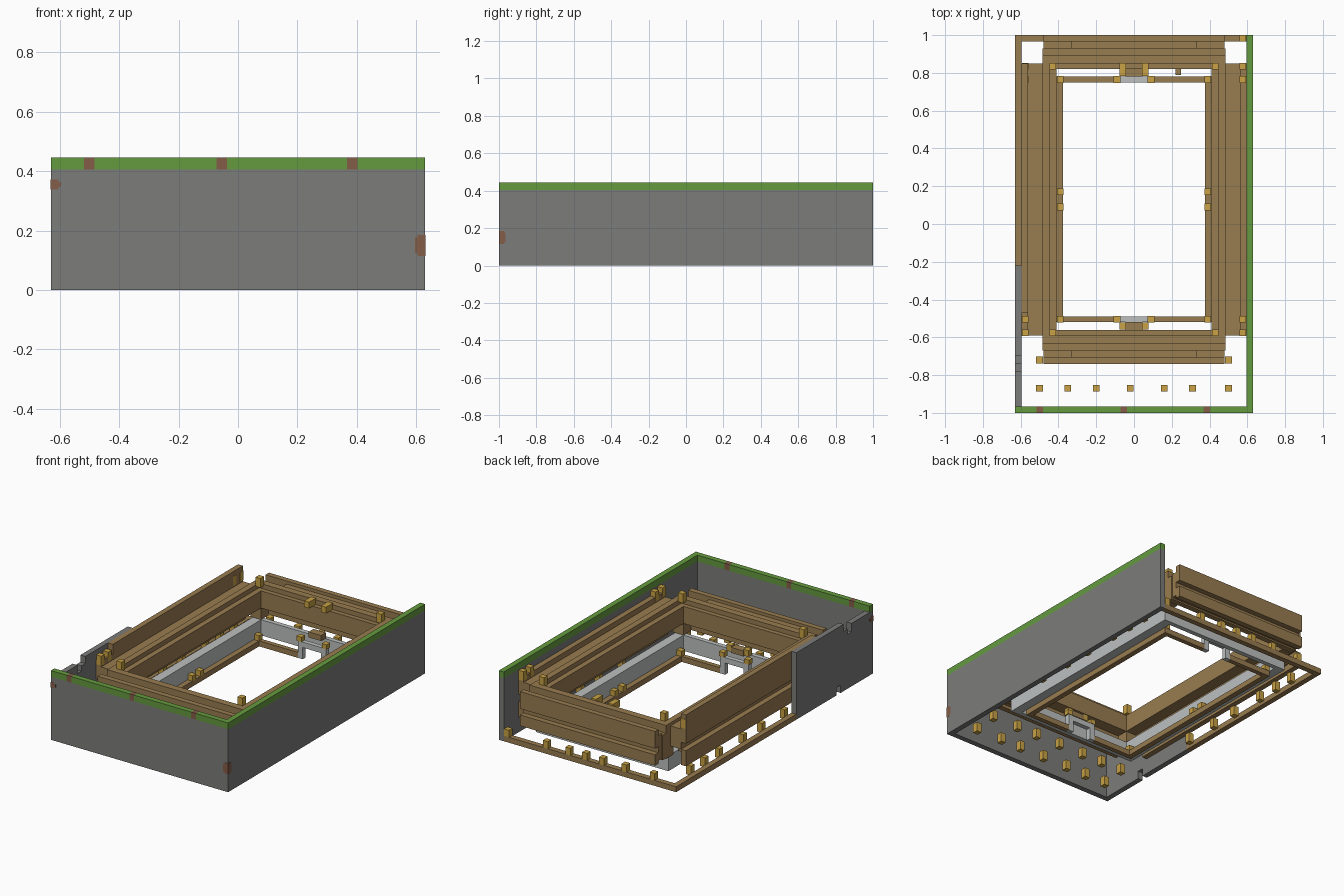
import bpy
import bmesh
from mathutils import Vector

default_cube = bpy.data.objects.get("Cube")
if default_cube:
    bpy.data.objects.remove(default_cube, do_unlink=True)


def material(name, red, green, blue):
    mat = bpy.data.materials.new(name)
    mat.use_nodes = True
    mat.diffuse_color = (red, green, blue, 1)
    shader = mat.node_tree.nodes["Principled BSDF"]
    shader.inputs["Base Color"].default_value = mat.diffuse_color
    return mat


stone = material("grey stone", 0.2, 0.2, 0.195)
grass = material("grass green", 0.13, 0.325, 0.05)
wood = material("brown wood", 0.315, 0.2, 0.08)
pale = material("pale grey", 0.51, 0.53, 0.53)
gold = material("golden peg", 0.58, 0.36, 0.06)
clay = material("reddish clay", 0.23, 0.11, 0.065)

# Shared dimensions
half_width = 0.63
plank = 0.035
wall_inside = half_width - plank
front_inside = plank - 1
back_inside = 1 - plank
stone_top = 0.405
wall_top = 0.445
middle_y = 0.13
proud = 0.001


class Part:
    """Collects boxes into a single named object."""

    def __init__(self, name, mat):
        self.name, self.mat, self.mesh = name, mat, bmesh.new()

    def box(self, x, y, z):
        low, high = map(Vector, zip(x, y, z))
        for vert in bmesh.ops.create_cube(self.mesh, size=1)["verts"]:
            for axis in range(3):
                vert.co[axis] = (high if vert.co[axis] > 0 else low)[axis]
        return self

    def sides(self, x, y, z):
        self.box(x, y, z)
        return self.box((-x[1], -x[0]), y, z)

    def ends(self, x, y, z):
        # The depth is measured outwards from the middle of the frame
        self.box(x, (middle_y + y[0], middle_y + y[1]), z)
        return self.box(x, (middle_y - y[1], middle_y - y[0]), z)

    def corners(self, x, y, z):
        self.ends(x, y, z)
        return self.ends((-x[1], -x[0]), y, z)

    def ring(self, inner, outer, z):
        (inner_x, inner_y), (outer_x, outer_y) = inner, outer
        self.sides((inner_x, outer_x), (middle_y - outer_y, middle_y + outer_y), z)
        return self.ends((-inner_x, inner_x), (inner_y, outer_y), z)

    def peg(self, x, y, z):
        radius = plank / 2
        return self.box((x - radius, x + radius), (y - radius, y + radius), z)

    def finish(self):
        data = bpy.data.meshes.new(self.name)
        self.mesh.to_mesh(data)
        self.mesh.free()
        data.materials.append(self.mat)
        bpy.context.collection.objects.link(bpy.data.objects.new(self.name, data))


# Front and left walls, with grass along the left
front_depth = (-1, front_inside)
left_span = (wall_inside, half_width)
right_span = (-half_width, -wall_inside)
left_length = (front_inside, 1)
grass_height = (stone_top, wall_top)
Part("front_wall", stone).box((-half_width, half_width), front_depth, (0, stone_top)).finish()
Part("left_wall", stone).box(left_span, left_length, (0, stone_top)).finish()
Part("left_grass", grass).box(left_span, left_length, grass_height).finish()

# Front grass, interrupted by clay blocks
front_grass = Part("front_grass", grass)
blocks = Part("clay_blocks", clay)
start = -half_width
for x in (-0.5, -0.055, 0.385):
    block = (x - plank / 2, x + plank / 2)
    front_grass.box((start, block[0]), front_depth, grass_height)
    blocks.box(block, front_depth, grass_height)
    start = block[1]
front_grass.box((start, half_width), front_depth, grass_height).finish()
blocks.finish()

# Rounded clay patches at the front corners
patches = Part("clay_patches", clay)
for side, height, half in ((1, 0.15, plank), (-1, 0.355, plank / 2)):
    for trim in (0, plank / 4):
        edges = (side * (wall_inside + trim), side * (half_width + proud))
        reach = half - plank / 4 + trim
        patches.box((min(edges), max(edges)), (-1 - proud, front_inside - trim),
                    (height - reach, height + reach))
patches.finish()

# Broken right wall: stepped notch above, small notch below
broken_end = -0.22
right_wall = Part("right_wall", stone)
start = front_inside
for stop, bottom, top in ((-0.78, 0, stone_top), (-0.74, 0, 0.35), (-0.7, 0, 0.385),
                          (-0.67, 0, 0.43), (-0.63, 0.05, 0.43), (broken_end, 0, 0.43)):
    right_wall.box(right_span, (start, stop), (bottom, top))
    start = stop
right_wall.finish()

# Base rails along the back and right
rails = Part("base_rails", wood)
rails.box((-half_width, wall_inside), (back_inside, 1), (0, plank))
rails.box(right_span, (broken_end, back_inside), (0, plank))
rails.finish()

# Nested rings of the timber frame, from the opening outwards
opening = (0.41, 0.69)
inner_edge = (0.445, 0.72)
middle_edge = (0.485, 0.765)
ring_end = 0.8
lip = 0.21
Part("inner_ring", wood).ring(opening, inner_edge, (lip, 0.32)).finish()
Part("middle_ring", wood).ring(inner_edge, middle_edge, (lip, 0.35)).finish()
Part("outer_ring_ends", wood).ends((-middle_edge[0], middle_edge[0]),
                                   (middle_edge[1], ring_end), (0.14, 0.3)).finish()

# Posts carrying the corners of the rings
posts = Part("corner_posts", wood)
posts.corners((opening[0], middle_edge[0]), (opening[1], middle_edge[1]), (0.135, lip))
posts.finish()

# Side beams: two outer rails on a recessed web
web_x = (middle_edge[0], 0.56)
rail_x = (0.56, wall_inside)
web_end, rail_end = 0.64, 0.72
rail_y = (middle_y - rail_end, middle_y + rail_end)
rail_top = 0.365
beams = Part("side_beams", wood)
beams.sides(web_x, (middle_y - web_end, middle_y + web_end), (0.14, 0.33))
beams.corners(web_x, (web_end, rail_end), (0.2, 0.33))
for height in ((0.1, 0.2), (0.245, rail_top)):
    beams.sides(rail_x, rail_y, height)
beams.finish()
top_board = Part("right_top_board", wood)
top_board.box((-wall_inside, -rail_x[0]), (-0.47, rail_y[1]), (rail_top, 0.43)).finish()

# End beams: the same section, set beyond the rings
end_outer = 1 - middle_y
end_inner = end_outer - plank
end_x = (-0.48, 0.48)
end_beams = Part("end_beams", wood)
for height in ((0.13, 0.2), (0.24, 0.35)):
    end_beams.ends(end_x, (end_inner, end_outer), height)
end_beams.ends(end_x, (ring_end, end_inner), (0.15, 0.31))
end_beams.ends((-0.33, 0.33), (end_inner - plank, end_inner), (0.31, 0.33))
end_beams.finish()

# Pale ring below the frame
Part("pale_ring", pale).ring((0.41, 0.69), (0.47, 0.72), (plank, 0.135)).finish()

# Low inner ring, broken at the middle of each end
low_x = (0.375, 0.41)
low_depth = (0.62, 0.65)
low_end = low_depth[1]
low_ring = Part("low_ring", wood)
low_ring.sides(low_x, (middle_y - low_end, middle_y + low_end), (0, plank))
low_ring.corners((0.1, low_x[0]), low_depth, (0, plank))
low_ring.ends((-0.045, 0.045), (low_end, 0.7), (0.135, 0.17))
low_ring.box((0.22, 0.25), (0.79, 0.82), (0.14, 0.17))
low_ring.finish()

# Pale arches bridging those breaks
arches = Part("pale_arches", pale)
arches.ends((-0.1, 0.1), low_depth, (0.075, 0.11))
arches.corners((0.065, 0.1), low_depth, (0, 0.075))
arches.finish()

# Peg rows under the frame
peg_top = 0.08
loose_pegs = Part("front_loose_pegs", gold)
front_pegs = Part("front_pegs", gold)
for x in (-0.5, -0.35, -0.2, -0.02, 0.16, 0.31, 0.5):
    loose_pegs.peg(x, -0.87, (0, 0.06))
    front_pegs.peg(x, -0.72, (0.02, peg_top))
back_pegs = Part("back_pegs", gold)
for x in (-0.46, -0.26, -0.1, 0.02, 0.14, 0.3, 0.575):
    back_pegs.peg(x, 1 - plank / 2, (plank, peg_top))
side_pegs = Part("side_pegs", gold)
for y in (0.78, 0.64, 0.49, 0.25, 0.06, -0.17):
    for side in (-1, 1):
        side_pegs.peg(side * (wall_inside - plank / 2), y, (0.02, peg_top))

# Pegs on the low ring, the arches and on top of the frame
low_pegs = Part("low_ring_pegs", gold)
top_pegs = Part("frame_top_pegs", gold)
for side in (-1, 1):
    for y in (middle_y - 0.04, middle_y + 0.04):
        low_pegs.peg(side * 0.39, y, (plank, 0.07))
    for end in (-1, 1):
        near, far = middle_y + end * 0.635, middle_y + end * 0.705
        low_pegs.peg(side * 0.39, near, (plank, 0.07))
        low_pegs.peg(side * 0.09, near, (0.11, 0.14))
        for x, y in ((0.575, near), (0.575, far), (0.43, far)):
            top_pegs.peg(side * x, y, (0.34, 0.4))
    for y in (0.8, 0.835):
        top_pegs.peg(side * 0.06, y, (0.32, 0.36))
    top_pegs.peg(side * 0.06, -0.54, (0.14, 0.18))
for part in (loose_pegs, front_pegs, back_pegs, side_pegs, low_pegs, top_pegs):
    part.finish()
